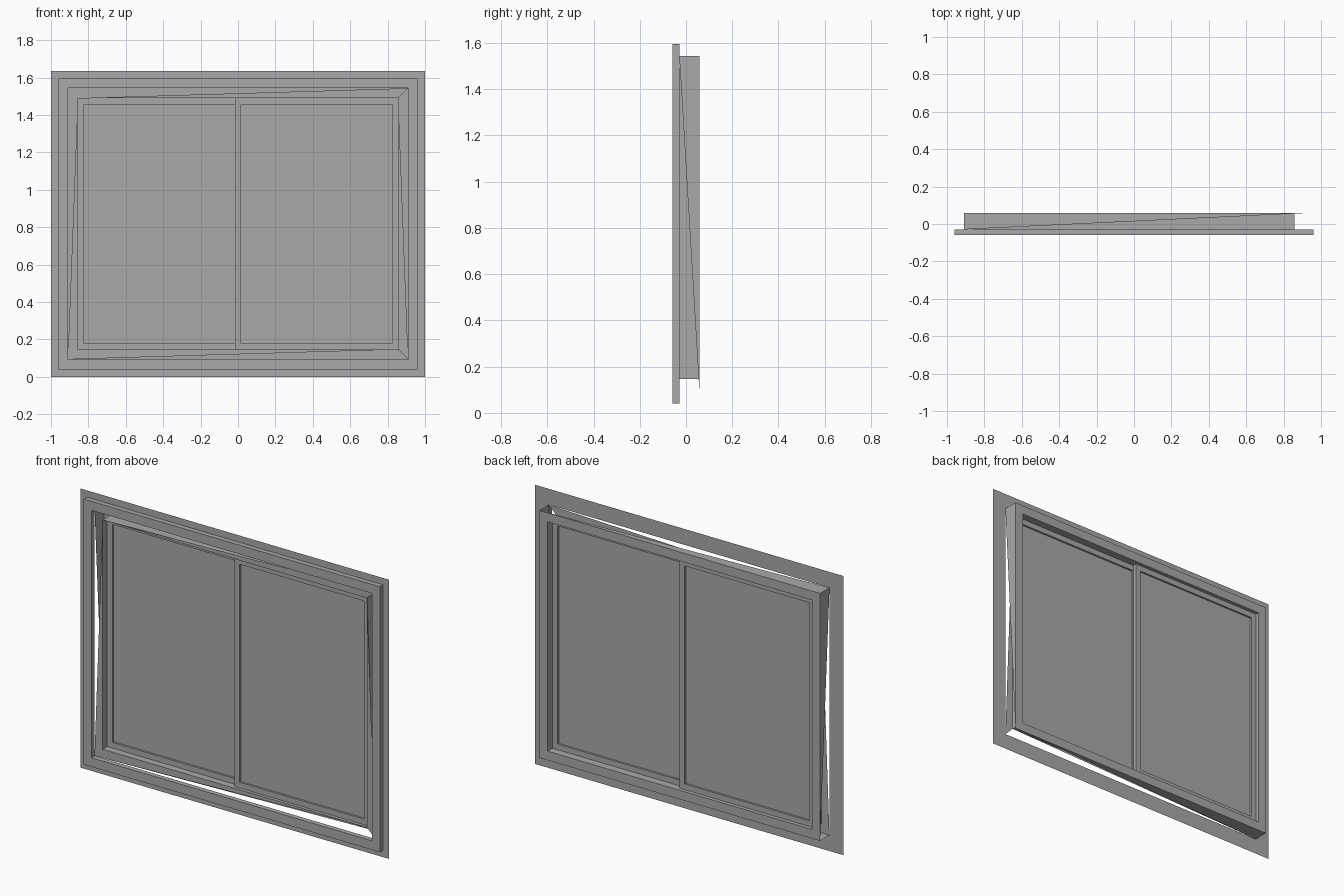
import bpy
import bmesh

cube = bpy.data.objects.get("Cube")
if cube:
    bpy.data.objects.remove(cube, do_unlink=True)

grey = bpy.data.materials.new("plain grey")
grey.use_nodes = True
COLOUR = (0.4, 0.4, 0.4, 1)
grey.diffuse_color = COLOUR
grey.node_tree.nodes["Principled BSDF"].inputs["Base Color"].default_value = COLOUR

FRONT, FACE, BACK = -0.058, -0.029, 0.058
MID_Z = 0.818


def rect(half_x, half_z, mid_x=0.0):
    """Corners: low -x, low +x, high +x, high -x."""
    return [(mid_x + sx * half_x, MID_Z + sz * half_z)
            for sx, sz in ((-1, -1), (1, -1), (1, 1), (-1, 1))]


def loop(bm, corners, y):
    return [bm.verts.new((x, y, z)) for x, z in corners]


def bridge(bm, a, b):
    for i in range(4):
        j = (i + 1) % 4
        bm.faces.new((a[i], a[j], b[j], b[i]))


def finish(name, bm, tidy=True):
    if tidy:
        bmesh.ops.recalc_face_normals(bm, faces=bm.faces)
    mesh = bpy.data.meshes.new(name)
    bm.to_mesh(mesh)
    bm.free()
    mesh.materials.append(grey)
    obj = bpy.data.objects.new(name, mesh)
    bpy.context.collection.objects.link(obj)
    return obj


def frame(name, outer, inner, y0, y1):
    """Closed rectangular frame."""
    bm = bmesh.new()
    loops = [loop(bm, outer, y0), loop(bm, inner, y0),
             loop(bm, inner, y1), loop(bm, outer, y1)]
    for i in range(4):
        bridge(bm, loops[i], loops[(i + 1) % 4])
    return finish(name, bm)


FLANGE = rect(1.0, 0.818)
TRIM = rect(0.96, 0.778)
OPENING = rect(0.91, 0.725)
LINING = rect(0.857, 0.672)

# Flat mounting flange
bm = bmesh.new()
bridge(bm, loop(bm, FLANGE, FACE), loop(bm, OPENING, FACE))
finish("mounting_flange", bm)

# Raised front trim
frame("front_trim", TRIM, OPENING, FRONT, FACE)

# Lining: full inner walls and back rim; front rim and outer walls are half open
bm = bmesh.new()
front_in, back_in = loop(bm, LINING, FACE), loop(bm, LINING, BACK)
front_out, back_out = loop(bm, OPENING, FACE), loop(bm, OPENING, BACK)
bridge(bm, front_in, back_in)
bridge(bm, back_in, back_out)
fo, fi, bo = front_out, front_in, back_out
for tri in ((fo[0], fi[1], fi[0]), (fo[1], fi[2], fi[1]),
            (fo[2], fi[3], fi[2]), (fo[0], fi[0], fi[3])):
    bm.faces.new(tri)
for tri in ((fo[0], bo[0], bo[1]), (fo[3], bo[2], bo[3]),
            (fo[3], bo[3], bo[0]), (fo[2], bo[1], bo[2])):
    bm.faces.new(tri)
finish("window_lining", bm)

# Two sliding sashes, each with a pane, one behind the other
BAR = 0.033
HALF = 0.4365
for side, mid_x, y0 in (("left", 0.4205, -0.01), ("right", -0.4205, 0.013)):
    y1 = y0 + 0.023
    outer = rect(HALF, 0.672, mid_x)
    inner = rect(HALF - BAR, 0.672 - BAR, mid_x)
    frame(side + "_sash", outer, inner, y0, y1)
    bm = bmesh.new()
    bm.faces.new(loop(bm, inner, (y0 + y1) / 2))
    finish(side + "_pane", bm, tidy=False)
